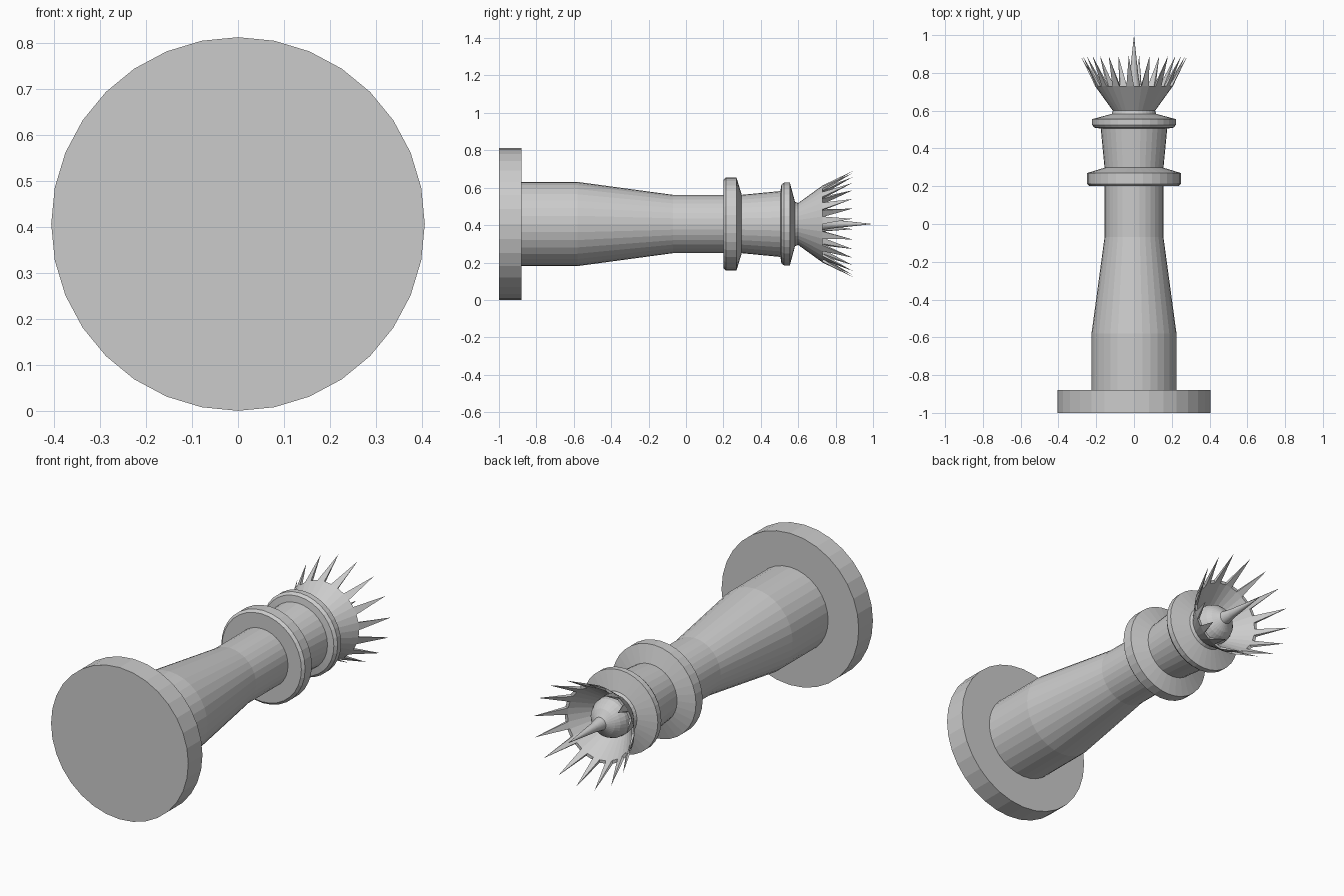
import bpy, bmesh
from math import sin, cos, pi

if "Cube" in bpy.data.objects:
    bpy.data.objects.remove(bpy.data.objects["Cube"])

SEG = 32          # sides around the axis
C = 0.406         # height of the lying axis


def pt(a, y, r):
    """Point at side-index a, axial position y, radius r."""
    t = 2 * pi * a / SEG
    return (r * sin(t), y, C + r * cos(t))


def finish(bm, name):
    bmesh.ops.recalc_face_normals(bm, faces=bm.faces[:])
    me = bpy.data.meshes.new(name)
    bm.to_mesh(me)
    bm.free()
    ob = bpy.data.objects.new(name, me)
    bpy.context.collection.objects.link(ob)
    return ob


def lathe(profile, skip=lambda ring, j: False):
    """Spin a (y, r) profile around the axis; r = 0 closes to a point."""
    bm = bmesh.new()
    rings = []
    for y, r in profile:
        if r == 0:
            v = bm.verts.new(pt(0, y, 0))
            rings.append([v] * SEG)
        else:
            rings.append([bm.verts.new(pt(j, y, r)) for j in range(SEG)])
    for i in range(len(rings) - 1):
        a, b = rings[i], rings[i + 1]
        for j in range(SEG):
            if skip(i, j):
                continue
            k = (j + 1) % SEG
            bm.faces.new(list(dict.fromkeys((a[j], a[k], b[k], b[j]))))
    return bm, rings


# Base disc, tapered column and both collars
column, _ = lathe([
    (-1.0, 0), (-1.0, 0.406), (-0.88, 0.406), (-0.88, 0.225),
    (-0.58, 0.225), (-0.07, 0.156), (0.20, 0.156),
    (0.20, 0.235), (0.213, 0.248), (0.27, 0.248), (0.298, 0.156),
    (0.505, 0.176), (0.51, 0.21), (0.525, 0.222), (0.555, 0.222),
    (0.583, 0.118), (0.60, 0.112)])
finish(column, "base_and_column")

# Flared crown cup; every second rim face grows into a spike
RIM = 1
crown, rings = lathe(
    [(0.60, 0.112), (0.73, 0.206), (0.73, 0.190), (0.62, 0.105)],
    skip=lambda i, j: i == RIM and j % 2 == 1)
for j in range(1, SEG, 2):
    k = (j + 1) % SEG
    tip = crown.verts.new(pt(j + 0.5, 0.89, 0.284))
    quad = [rings[RIM][j], rings[RIM][k], rings[RIM + 1][k], rings[RIM + 1][j]]
    for n in range(4):
        crown.faces.new((quad[n], quad[(n + 1) % 4], tip))
finish(crown, "spiked_crown")

# Rounded dome inside the crown with a long central spire
dome, _ = lathe([
    (0.62, 0.105), (0.65, 0.102), (0.68, 0.088), (0.70, 0.070),
    (0.715, 0.048), (0.725, 0.034), (0.78, 0.024), (1.0, 0)])
finish(dome, "dome_and_spire")
